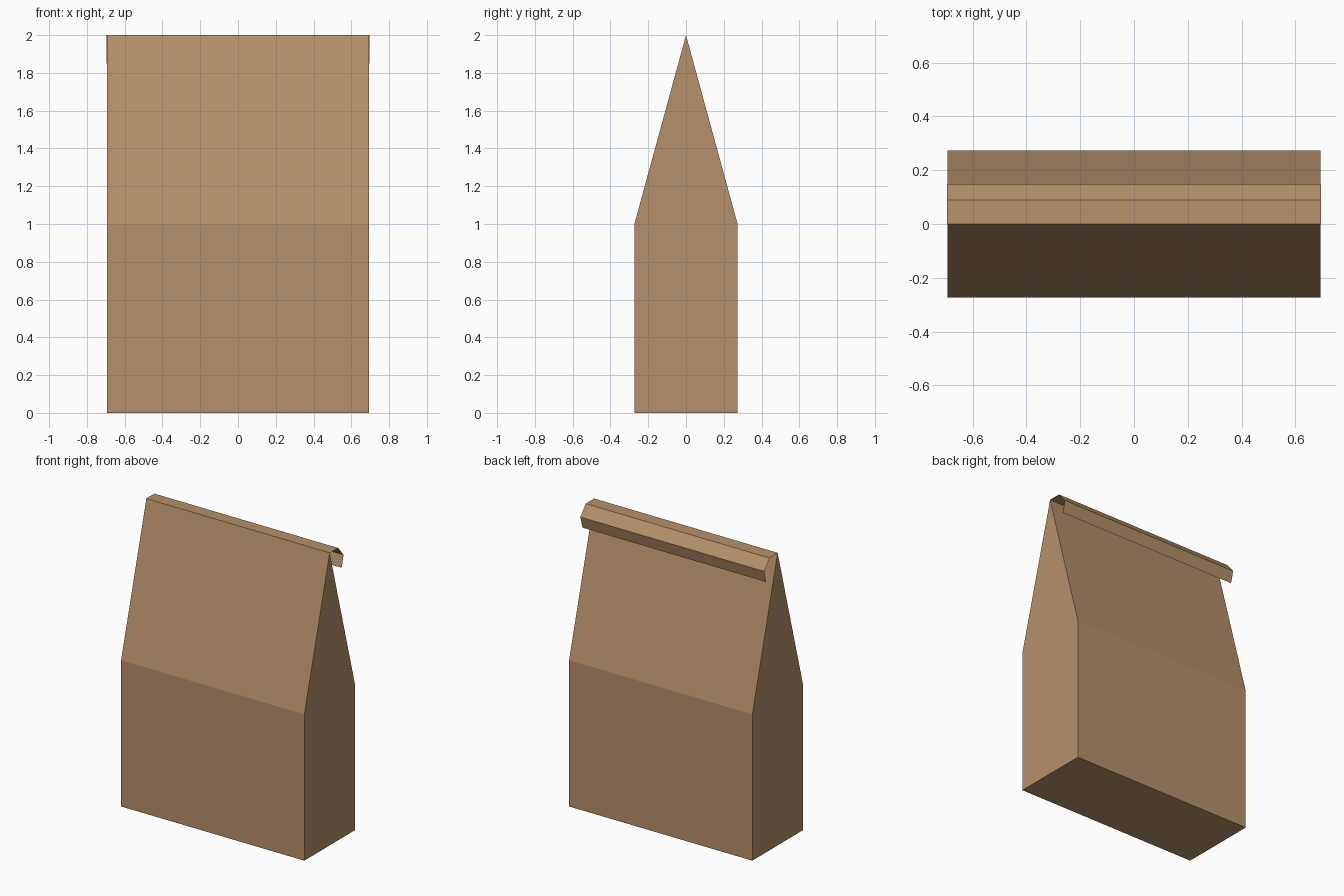
import bpy

if "Cube" in bpy.data.objects:
    bpy.data.objects.remove(bpy.data.objects["Cube"])

paper = bpy.data.materials.new("kraft paper brown")
paper.diffuse_color = (0.47, 0.28, 0.145, 1)
paper.use_nodes = True
paper.node_tree.nodes["Principled BSDF"].inputs["Base Color"].default_value = paper.diffuse_color


def extrude_profile(name, profile, half_width, closed):
    """Sweep a (y, z) profile along x; closed profiles get end caps."""
    n = len(profile)
    verts = [(x, y, z) for x in (-half_width, half_width) for y, z in profile]
    faces = [(i, i + n, (i + 1) % n + n, (i + 1) % n)
             for i in range(n if closed else n - 1)]
    if closed:
        faces += [tuple(range(n)), tuple(reversed(range(n, 2 * n)))]
    mesh = bpy.data.meshes.new(name)
    mesh.from_pydata(verts, [], faces)
    mesh.materials.append(paper)
    obj = bpy.data.objects.new(name, mesh)
    bpy.context.collection.objects.link(obj)
    return obj


# Bag body: straight lower half, pinched to a ridge at the top
extrude_profile("bag_body",
                [(-0.273, 0), (-0.273, 1), (0, 2), (0.273, 1), (0.273, 0)],
                0.693, True)

# Rolled-over paper flap hanging behind the ridge
extrude_profile("folded_flap",
                [(0, 2), (0.09, 1.999), (0.148, 1.93), (0.127, 1.85)],
                0.695, False)

# Outward-facing normals
import bmesh
for obj in bpy.context.collection.objects:
    bm = bmesh.new()
    bm.from_mesh(obj.data)
    if obj.name == "bag_body":
        bmesh.ops.recalc_face_normals(bm, faces=bm.faces)
    else:
        bm.normal_update()
        bm.faces.ensure_lookup_table()
        if bm.faces[0].normal.z < 0:
            bmesh.ops.reverse_faces(bm, faces=bm.faces)
    bm.to_mesh(obj.data)
    bm.free()
